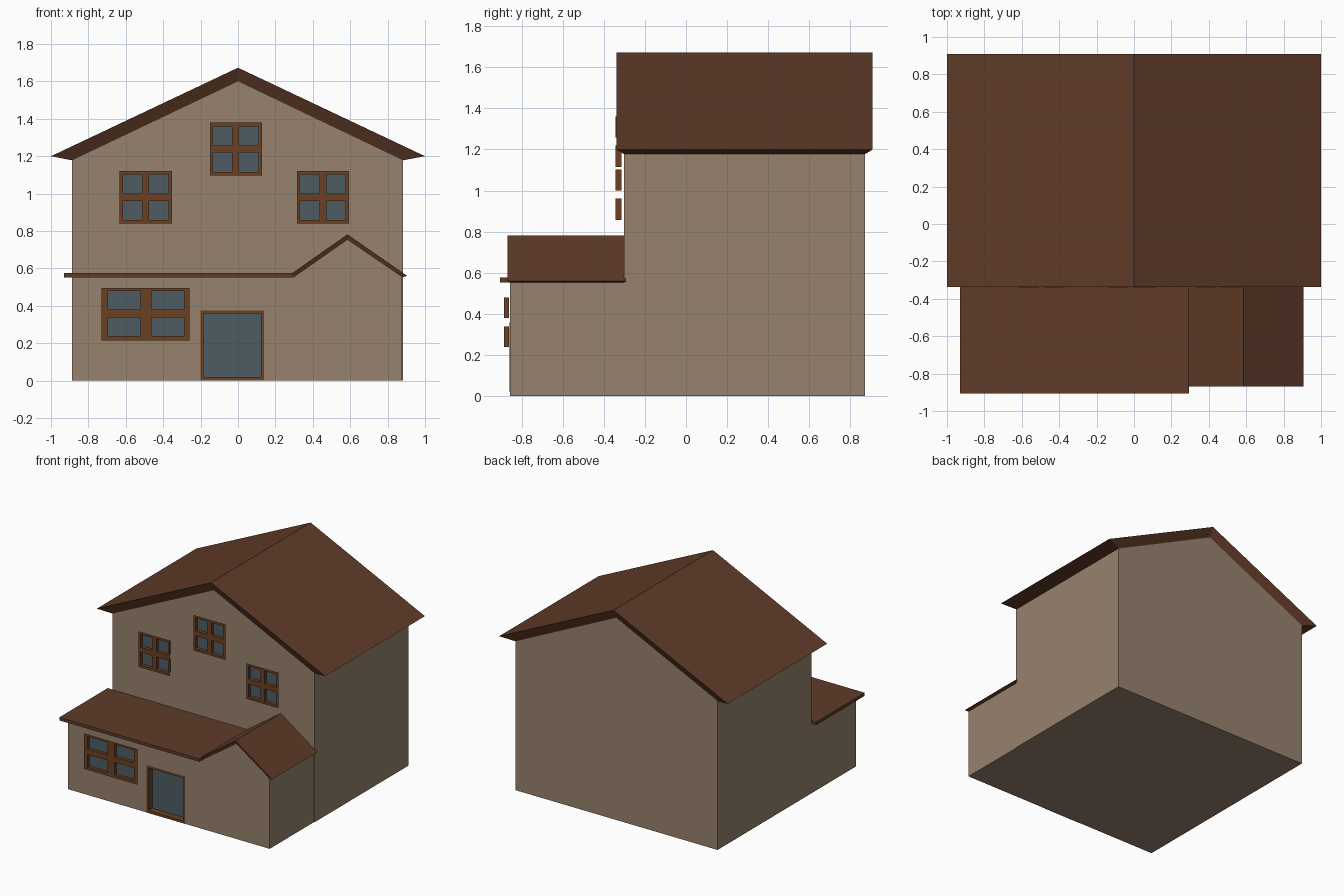
import bpy, bmesh

if "Cube" in bpy.data.objects:
    bpy.data.objects.remove(bpy.data.objects["Cube"])


def material(name, rgb):
    m = bpy.data.materials.new(name)
    m.diffuse_color = (*rgb, 1)
    m.use_nodes = True
    m.node_tree.nodes["Principled BSDF"].inputs["Base Color"].default_value = m.diffuse_color
    return m


WALL = material("wall_tan", (0.31, 0.225, 0.155))
ROOF = material("roof_brown", (0.115, 0.044, 0.021))
FRAME = material("frame_wood", (0.147, 0.053, 0.017))
GLASS = material("glass_blue", (0.077, 0.107, 0.125))


def finish(name, bm, *mats):
    me = bpy.data.meshes.new(name)
    bm.to_mesh(me)
    bm.free()
    for m in mats:
        me.materials.append(m)
    ob = bpy.data.objects.new(name, me)
    bpy.context.collection.objects.link(ob)
    return ob


def prism(name, profile, y0, y1, mat):
    """Extrude an x-z profile along y."""
    bm = bmesh.new()
    face = bm.faces.new([bm.verts.new((x, y0, z)) for x, z in profile])
    ext = bmesh.ops.extrude_face_region(bm, geom=[face])
    bmesh.ops.translate(bm, vec=(0, y1 - y0, 0),
                        verts=[v for v in ext["geom"] if isinstance(v, bmesh.types.BMVert)])
    bmesh.ops.recalc_face_normals(bm, faces=bm.faces[:])
    return finish(name, bm, mat)


def rect(x0, x1, z0, z1):
    return [(x0, z0), (x1, z0), (x1, z1), (x0, z1)]


def gable_roof(name, top, under, ys, under_ys):
    """Two slopes whose fascias taper in from the outer edge to the wall."""
    bm = bmesh.new()
    t0, t1 = [[bm.verts.new((x, y, z)) for x, z in top] for y in ys]
    u0, u1 = [[bm.verts.new((x, y, z)) for x, z in under] for y in under_ys]
    for i in range(2):
        for a, b in ((t0, t1), (t0, u0), (t1, u1), (u0, u1)):
            bm.faces.new((a[i], a[i + 1], b[i + 1], b[i]))
    for i in (0, 2):
        bm.faces.new((t0[i], t1[i], u1[i], u0[i]))
    bmesh.ops.recalc_face_normals(bm, faces=bm.faces[:])
    return finish(name, bm, ROOF)


def window(name, xs, zs, y, depth):
    """Front sheet on a grid; every odd cell is a recessed glass pane."""
    bm = bmesh.new()

    def quad(pts, mat=0):
        bm.faces.new([bm.verts.new(p) for p in pts]).material_index = mat

    for i in range(len(xs) - 1):
        for k in range(len(zs) - 1):
            ring = rect(xs[i], xs[i + 1], zs[k], zs[k + 1])
            if not (i % 2 and k % 2):
                quad([(x, y, z) for x, z in ring])
                continue
            quad([(x, y + depth, z) for x, z in ring], 1)
            for (xa, za), (xb, zb) in zip(ring, ring[1:] + ring[:1]):
                quad([(xa, y, za), (xb, y, zb), (xb, y + depth, zb), (xa, y + depth, za)])
    bmesh.ops.remove_doubles(bm, verts=bm.verts[:], dist=1e-5)
    return finish(name, bm, FRAME, GLASS)


# Main house and its roof
under = [(-0.887, 1.178), (0, 1.6), (0.882, 1.178)]
prism("main_walls", [(-0.887, 0), (0.882, 0)] + under[::-1], -0.302, 0.872, WALL)
gable_roof("main_roof", [(-1, 1.2), (0, 1.673), (1, 1.2)], under,
           (-0.337, 0.908), (-0.302, 0.872))

# Front extension with a small gable on the right
under = [(0.3, 0.553), (0.585, 0.752), (0.877, 0.553)]
ext = prism("front_extension", [(-0.887, 0), (0.877, 0)] + under[::-1] + [(-0.887, 0.553)],
            -0.856, -0.302, WALL)
gable_roof("front_gable_roof", [(0.29, 0.575), (0.585, 0.782), (0.905, 0.56)], under,
           (-0.868, -0.295), (-0.856, -0.295))
prism("flat_porch_roof", rect(-0.93, 0.295, 0.552, 0.576), -0.906, -0.3, ROOF)

# Door opening
cutter = prism("door_cutter", rect(-0.19, 0.13, 0.01, 0.368), -1.0, -0.79, WALL)
cutter.hide_render = True
cutter.hide_viewport = True
cut = ext.modifiers.new("door_hole", "BOOLEAN")
cut.object = cutter
cut.operation = "DIFFERENCE"
cut.solver = "EXACT"
window("door", [-0.2, -0.184, 0.122, 0.139], [0.0, 0.02, 0.358, 0.376], -0.858, 0.05)

# Windows
for name, x, z in (("left", -0.633, 0.84), ("middle", -0.151, 1.098), ("right", 0.315, 0.84)):
    window(name + "_upper_window", [x + d for d in (0, 0.017, 0.12, 0.157, 0.261, 0.279)],
           [z + d for d in (0, 0.018, 0.121, 0.16, 0.262, 0.281)], -0.342, 0.027)
window("lower_window", [-0.729, -0.696, -0.522, -0.462, -0.288, -0.259],
       [0.215, 0.238, 0.338, 0.38, 0.48, 0.496], -0.886, 0.025)
